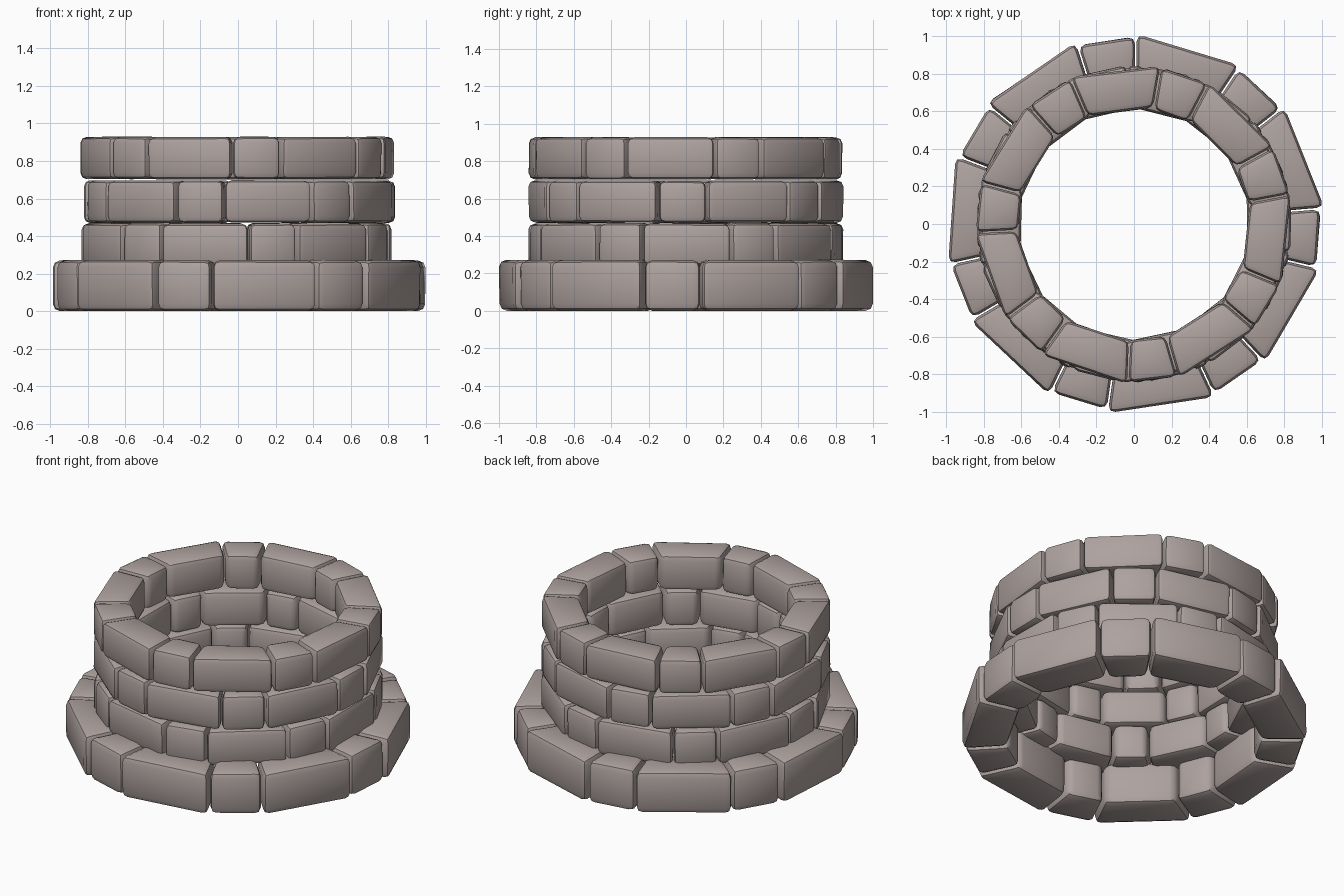
import bpy, bmesh, random
from math import radians, cos, sin, tan, pi

if "Cube" in bpy.data.objects:
    bpy.data.objects.remove(bpy.data.objects["Cube"])

random.seed(4)
PAIRS = 7                      # long/short stone pairs per ring
STEP = 2 * pi / PAIRS

stone_mat = bpy.data.materials.new("stone")
stone_mat.diffuse_color = (0.42, 0.36, 0.345, 1)
stone_mat.use_nodes = True
stone_mat.node_tree.nodes["Principled BSDF"].inputs["Base Color"].default_value = stone_mat.diffuse_color


def add_stone(bm, angle, half, r_in, r_out, z0, z1, gap):
    """Wedge-shaped block with flat inner and outer faces."""
    verts = []
    for z in (z0, z1):
        for r, s in ((r_in, -1), (r_out, -1), (r_out, 1), (r_in, 1)):
            t = s * (r * tan(half) - gap / 2)
            rr = r + random.uniform(-0.003, 0.003)
            zz = z + (random.uniform(-0.002, 0.002) if z > 0 else 0)
            verts.append(bm.verts.new((rr * cos(angle) - t * sin(angle),
                                       rr * sin(angle) + t * cos(angle), zz)))
    for f in ((3, 2, 1, 0), (4, 5, 6, 7), (0, 1, 5, 4),
              (1, 2, 6, 5), (2, 3, 7, 6), (3, 0, 4, 7)):
        bm.faces.new([verts[i] for i in f])


def stone_ring(name, start, z0, z1, scale, out=0.0):
    bm = bmesh.new()
    for i in range(PAIRS):
        a = radians(start) + i * STEP
        # long stone, then short stone
        add_stone(bm, a, radians(16.6), 0.602 * scale, 0.816 * scale + out, z0, z1, 0.009)
        add_stone(bm, a + STEP / 2, radians(9.1), 0.612 * scale, 0.834 * scale, z0, z1, 0.009)
    bmesh.ops.recalc_face_normals(bm, faces=bm.faces)
    bmesh.ops.bevel(bm, geom=bm.edges[:], offset=0.033 * scale, segments=2,
                    profile=0.5, affect='EDGES')
    mesh = bpy.data.meshes.new(name)
    bm.to_mesh(mesh)
    bm.free()
    mesh.materials.append(stone_mat)
    ob = bpy.data.objects.new(name, mesh)
    bpy.context.collection.objects.link(ob)
    bpy.ops.object.select_all(action='DESELECT')
    ob.select_set(True)
    bpy.context.view_layer.objects.active = ob
    bpy.ops.object.shade_smooth_by_angle(angle=radians(40))


# Wide base course, then three narrower courses
stone_ring("base_stones", -81.5, 0.0, 0.272, 1.18, 0.01)
stone_ring("lower_stones", -102.6, 0.242, 0.468, 1.0)
stone_ring("middle_stones", -78.5, 0.471, 0.696, 1.0)
stone_ring("top_stones", -108.8, 0.703, 0.928, 1.0)
